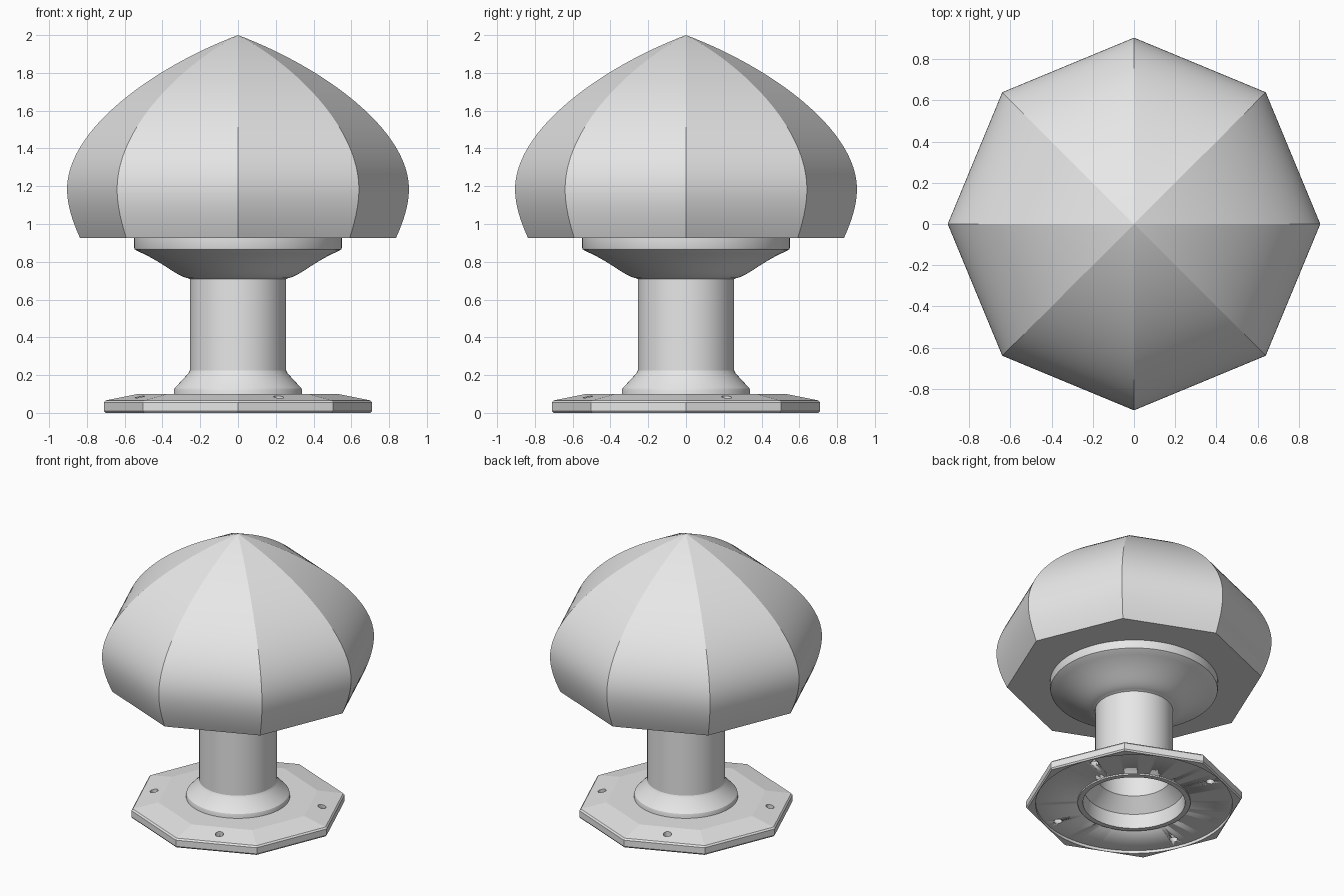
import bpy, bmesh, math
from mathutils import Vector

if "Cube" in bpy.data.objects:
    bpy.data.objects.remove(bpy.data.objects["Cube"])

metal = bpy.data.materials.new("grey_metal")
metal.diffuse_color = (0.8, 0.8, 0.8, 1)
metal.use_nodes = True
metal.node_tree.nodes["Principled BSDF"].inputs["Base Color"].default_value = metal.diffuse_color


def lathe(name, profile, segs, closed=False, facets=False, angle=25):
    """Spin (radius, z) points round z; facets keeps the side ridges sharp."""
    bm = bmesh.new()
    rings = []
    for r, z in profile:
        if r < 1e-5:
            rings.append([bm.verts.new((0, 0, z))] * segs)
        else:
            rings.append([bm.verts.new((r * math.cos(2 * math.pi * i / segs),
                                        r * math.sin(2 * math.pi * i / segs), z))
                          for i in range(segs)])
    pairs = list(zip(rings, rings[1:]))
    if closed:
        pairs.append((rings[-1], rings[0]))
    for a, b in pairs:
        for i in range(segs):
            j = (i + 1) % segs
            vs = list(dict.fromkeys((a[i], a[j], b[j], b[i])))
            if len(vs) > 2:
                bm.faces.new(vs)
    bmesh.ops.recalc_face_normals(bm, faces=bm.faces)
    for f in bm.faces:
        f.smooth = True
    for e in bm.edges:
        p, q = (v.co for v in e.verts)
        along = abs(p.xy.length - q.xy.length) > 1e-4 or abs(p.z - q.z) > 1e-4
        sharp = len(e.link_faces) == 2 and e.calc_face_angle() > math.radians(angle)
        e.smooth = not (sharp or (facets and along))
    me = bpy.data.meshes.new(name)
    bm.to_mesh(me)
    bm.free()
    me.materials.append(metal)
    ob = bpy.data.objects.new(name, me)
    bpy.context.collection.objects.link(ob)
    return ob


def bezier(p0, p1, p2, p3, n):
    pts = []
    for k in range(n + 1):
        t = k / n
        u = 1 - t
        pts.append(tuple(u**3 * a + 3 * u * u * t * b + 3 * u * t * t * c + t**3 * d
                         for a, b, c, d in zip(p0, p1, p2, p3)))
    return pts


def cut(target, radius, z0, z1, x=0, y=0, segs=24):
    cutter = lathe("cutter", [(0, z0), (radius, z0), (radius, z1), (0, z1)], segs)
    cutter.location = (x, y, 0)
    cutter.hide_render = True
    bpy.context.view_layer.update()
    m = target.modifiers.new("cut", "BOOLEAN")
    m.operation = "DIFFERENCE"
    m.solver = "EXACT"
    m.object = cutter
    bpy.context.view_layer.objects.active = target
    bpy.ops.object.modifier_apply(modifier=m.name)
    bpy.data.objects.remove(cutter, do_unlink=True)


# Eight-sided knob
knob = [(0, 0.925)]
knob += bezier((0.836, 0.925), (0.875, 1.01), (0.905, 1.1), (0.905, 1.185), 10)
knob += bezier((0.905, 1.185), (0.905, 1.5), (0.45, 1.83), (0, 2.0), 32)[1:]
lathe("knob", knob, 8, facets=True)

# Collar under the knob
collar = [(0, 0.705), (0.25, 0.705), (0.262, 0.712)]
collar += bezier((0.275, 0.715), (0.34, 0.735), (0.40, 0.80), (0.535, 0.858), 12)
collar += [(0.547, 0.866), (0.55, 0.875), (0.55, 0.926), (0, 0.926)]
lathe("collar", collar, 96)

# Hollow neck with flared foot
neck = [(0.37, 0.03), (0.37, 0.01), (0.335, 0.01), (0.325, 0.11), (0.24, 0.2),
        (0.24, 0.71), (0.255, 0.71), (0.255, 0.225), (0.262, 0.21), (0.325, 0.142),
        (0.336, 0.13), (0.34, 0.115), (0.34, 0.03)]
lathe("neck", neck, 96, closed=True)

# Eight-sided back plate, recessed underneath
plate = lathe("back_plate", [(0, 0), (0.702, 0), (0.71, 0.01), (0.71, 0.055),
                             (0.70, 0.066), (0.53, 0.1), (0, 0.1)], 8, facets=True)
for p in plate.data.polygons:
    p.use_smooth = False
cut(plate, 0.645, -0.1, 0.02, segs=96)
cut(plate, 0.338, -0.1, 0.3, segs=96)

# Screw holes
for k in range(4):
    a = math.radians(22.5 + 90 * k)
    cut(plate, 0.027, -0.1, 0.3, 0.563 * math.cos(a), 0.563 * math.sin(a))
